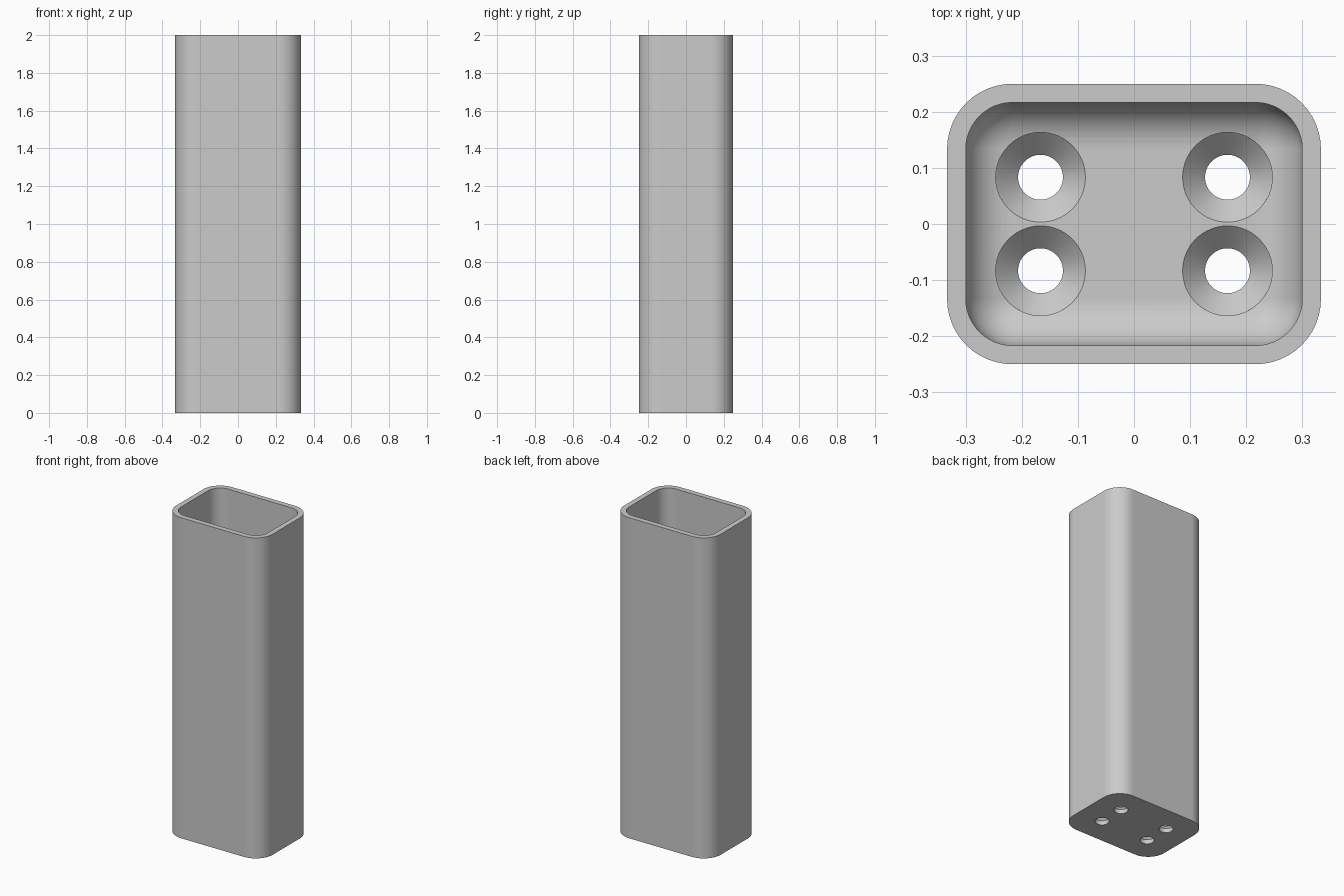
import bpy
import bmesh
from math import sin, cos, pi, radians

if "Cube" in bpy.data.objects:
    bpy.data.objects.remove(bpy.data.objects["Cube"])

HALF_X, HALF_Y, HEIGHT = 1 / 3, 0.25, 2.0
WALL, FLOOR = 1 / 30, 1 / 15
FILLET = 1 / 12
STEPS = 12

grey = bpy.data.materials.new("plain grey")
grey.use_nodes = True
grey.diffuse_color = (0.6, 0.6, 0.6, 1)
grey.node_tree.nodes["Principled BSDF"].inputs["Base Color"].default_value = (0.6, 0.6, 0.6, 1)


def rounded_ring(bm, inset, radius, z):
    """Rounded rectangle of vertices, inset from the outer size."""
    cx, cy = HALF_X - inset - radius, HALF_Y - inset - radius
    ring = []
    for quarter, (sx, sy) in enumerate([(1, 1), (-1, 1), (-1, -1), (1, -1)]):
        for i in range(STEPS + 1):
            a = (quarter + i / STEPS) * pi / 2
            ring.append(bm.verts.new((sx * cx + radius * cos(a), sy * cy + radius * sin(a), z)))
    return ring


def round_ring(bm, x, y, radius, z, sides=64):
    return [bm.verts.new((x + radius * cos(2 * pi * i / sides), y + radius * sin(2 * pi * i / sides), z))
            for i in range(sides)]


def skin(bm, rings):
    """Join rings in order and cap both ends."""
    for a, b in zip(rings, rings[1:]):
        for i in range(len(a)):
            j = (i + 1) % len(a)
            bm.faces.new((a[i], a[j], b[j], b[i]))
    bm.faces.new(rings[0][::-1])
    bm.faces.new(rings[-1])


def finish(bm, name):
    bmesh.ops.remove_doubles(bm, verts=bm.verts, dist=1e-5)
    bmesh.ops.recalc_face_normals(bm, faces=bm.faces)
    mesh = bpy.data.meshes.new(name)
    bm.to_mesh(mesh)
    bm.free()
    mesh.materials.append(grey)
    obj = bpy.data.objects.new(name, mesh)
    bpy.context.collection.objects.link(obj)
    return obj


# Tube body: outer wall, rim, inner wall, then the filleted floor
bm = bmesh.new()
rings = [rounded_ring(bm, 0, FILLET + WALL, 0),
         rounded_ring(bm, 0, FILLET + WALL, HEIGHT),
         rounded_ring(bm, WALL, FILLET, HEIGHT)]
for i in range(STEPS + 1):
    a = i / STEPS * pi / 2
    rings.append(rounded_ring(bm, WALL + FILLET * (1 - cos(a)), FILLET * cos(a),
                              FLOOR + FILLET * (1 - sin(a))))
skin(bm, rings)
body = finish(bm, "tube_body")

# Countersunk screw hole cutters
bm = bmesh.new()
for x in (-1 / 6, 1 / 6):
    for y in (-1 / 12, 1 / 12):
        profile = [(0.04, -0.05), (0.04, FLOOR - 0.04), (0.08, FLOOR), (0.08, FLOOR + 0.06)]
        skin(bm, [round_ring(bm, x, y, r, z) for r, z in profile])
cutter = finish(bm, "screw_hole_cutter")
cutter.hide_render = True

# Cut the holes and shade
bpy.ops.object.select_all(action='DESELECT')
bpy.context.view_layer.objects.active = body
body.select_set(True)
cut = body.modifiers.new("screw_holes", 'BOOLEAN')
cut.operation = 'DIFFERENCE'
cut.solver = 'EXACT'
cut.object = cutter
bpy.ops.object.modifier_apply(modifier=cut.name)
bpy.data.objects.remove(cutter)
bpy.ops.object.shade_smooth_by_angle(angle=radians(30))
weighted = body.modifiers.new("even_shading", 'WEIGHTED_NORMAL')
weighted.keep_sharp = True
